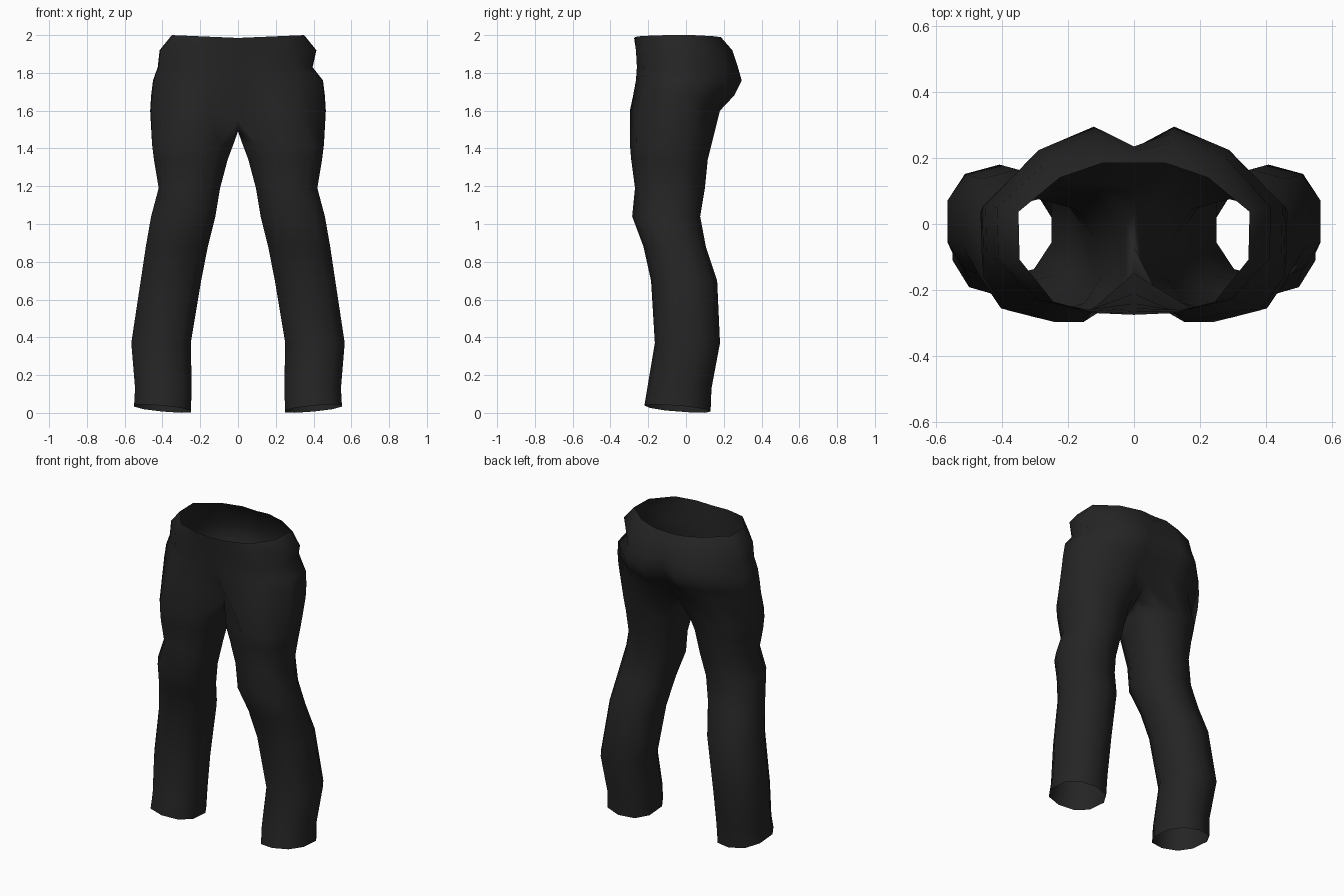
import bpy
import bmesh
from math import cos, sin, radians, copysign

cube = bpy.data.objects.get("Cube")
if cube:
    bpy.data.objects.remove(cube)

# Cloth colour
cloth = bpy.data.materials.new("black cloth")
cloth.use_nodes = True
colour = (0.018, 0.018, 0.018, 1)
cloth.diffuse_color = colour
shader = cloth.node_tree.nodes["Principled BSDF"]
shader.inputs["Base Color"].default_value = colour
shader.inputs["Roughness"].default_value = 0.9

# Hip rings: height, half width, front centre, front lobe, back lobe, back centre
HIPS = [
    (1.985, .35, -.275, -.27, .185, .185),
    (1.92, .415, -.265, -.265, .245, .22),
    (1.83, .425, -.255, -.26, .275, .235),
    (1.76, .45, -.24, -.265, .295, .23),
    (1.68, .46, -.21, -.28, .255, .195),
    (1.60, .465, -.15, -.297, .18, .11),
]

# Leg rings: height, inner x, outer x, front y, back y
LEGS = [
    (1.42, .025, .455, -.297, .135),
    (1.34, .055, .445, -.29, .115),
    (1.19, .095, .42, -.27, .10),
    (1.04, .12, .46, -.285, .075),
    (.88, .16, .488, -.225, .105),
    (.70, .195, .515, -.185, .165),
    (.37, .25, .565, -.165, .18),
    (.13, .245, .545, -.205, .135),
    (.023, .25, .55, -.22, .13),
]


def hip_arc(z, width, front_mid, front, back, back_mid, side):
    """Half a hip ring, running from the front seam round the side to the back seam."""
    outline = [(0, front_mid), (.33, front), (.7, front * .87), (.99, front * .4),
               (1, back * .2), (.64, back * .76), (.27, back), (0, back_mid)]
    is_waist = z == HIPS[0][0]
    is_pinched = side > 0 and z == HIPS[2][0]
    points = []
    for across, y in outline:
        x = across * width
        if is_pinched and across > .9:
            x -= .03
        lift = .015 * across if is_waist else 0
        points.append((side * x, y, z + lift))
    return points


def leg_ring(z, inner, outer, front, back, side):
    """A ten-sided ring round one leg, starting at the inner front."""
    is_hem = z == LEGS[-1][0]
    points = []
    for i in range(10):
        angle = radians(36 * i - 126)
        c, s = cos(angle) / cos(radians(18)), sin(angle)
        c, s = [copysign(abs(v) ** .85, v) for v in (c, s)]
        x = (inner + outer) / 2 + c * (outer - inner) / 2
        y = (front + back) / 2 + s * (back - front) / 2
        tilt = .016 * (cos(angle) - sin(angle)) if is_hem else 0
        points.append((side * x, y, z + tilt))
    return points


def bridge(bm, upper, lower, side, closed):
    """Join two rings of points with quads facing outwards."""
    count = len(upper)
    for i in range(count if closed else count - 1):
        j = (i + 1) % count
        face = [upper[i], lower[i], lower[j], upper[j]]
        bm.faces.new(face if side > 0 else face[::-1])


def build_trousers():
    bm = bmesh.new()
    for side in (1, -1):
        # Hips
        arcs = [hip_arc(*ring, side) for ring in HIPS]
        for end in (0, -1):
            x, y, z = arcs[-1][end]
            arcs[-1][end] = (x, y, z - .05)
        rows = [[bm.verts.new(p) for p in arc] for arc in arcs]
        for upper, lower in zip(rows, rows[1:]):
            bridge(bm, upper, lower, side, closed=False)

        # Crotch seam closes the last hip arc into the top leg ring
        seam = [bm.verts.new((0, y, 1.49)) for y in (.03, -.07)]
        loops = [rows[-1] + seam]

        # Leg
        loops += [[bm.verts.new(p) for p in leg_ring(*ring, side)] for ring in LEGS]
        for upper, lower in zip(loops, loops[1:]):
            bridge(bm, upper, lower, side, closed=True)

    # Weld the two halves along the centre seam
    bmesh.ops.remove_doubles(bm, verts=bm.verts[:], dist=.0005)
    for face in bm.faces:
        face.smooth = True
    mesh = bpy.data.meshes.new("trousers")
    bm.to_mesh(mesh)
    bm.free()
    mesh.materials.append(cloth)
    trousers = bpy.data.objects.new("trousers", mesh)
    bpy.context.collection.objects.link(trousers)


build_trousers()
